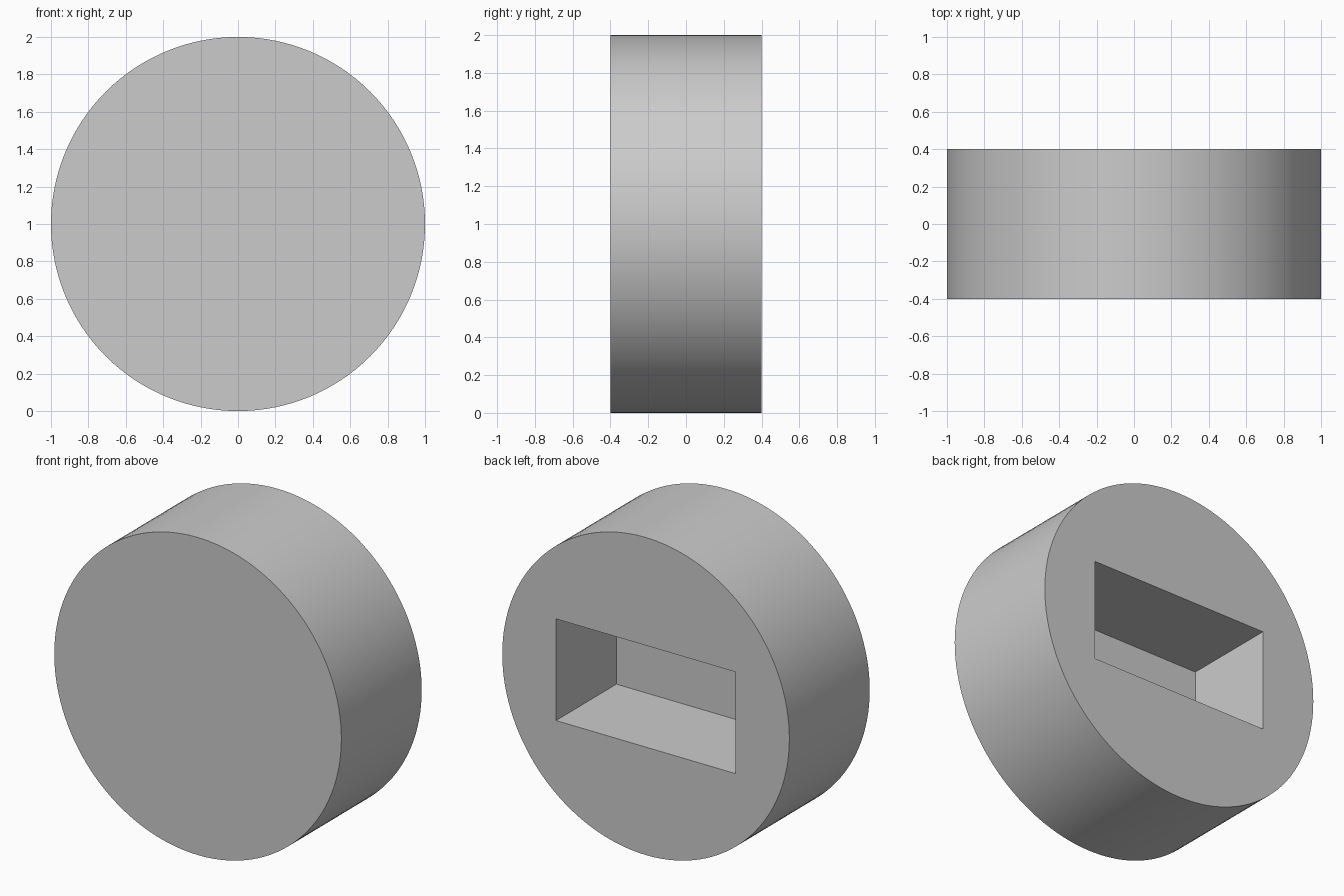
import bpy
import math

if "Cube" in bpy.data.objects:
    bpy.data.objects.remove(bpy.data.objects["Cube"], do_unlink=True)

RADIUS, THICKNESS = 1.0, 0.8
SLOT_WIDTH, SLOT_HEIGHT, SLOT_DEPTH = 1.25, 0.64, 0.6

grey = bpy.data.materials.new("plain grey")
grey.use_nodes = True
colour = (0.6, 0.6, 0.6, 1.0)
grey.diffuse_color = colour
grey.node_tree.nodes["Principled BSDF"].inputs["Base Color"].default_value = colour

# Slot cutter, reaching in from the back face
overshoot = 0.1
bpy.ops.mesh.primitive_cube_add(
    size=1, location=(0, THICKNESS / 2 - SLOT_DEPTH + (SLOT_DEPTH + overshoot) / 2, RADIUS))
cutter = bpy.context.object
cutter.name = "slot_cutter"
cutter.scale = (SLOT_WIDTH, SLOT_DEPTH + overshoot, SLOT_HEIGHT)
bpy.ops.object.transform_apply(location=False, rotation=False, scale=True)
cutter.data.materials.append(grey)
cutter.hide_render = True

# Round body standing on its rim
bpy.ops.mesh.primitive_cylinder_add(
    vertices=128, radius=RADIUS, depth=THICKNESS,
    location=(0, 0, RADIUS), rotation=(math.pi / 2, 0, 0))
body = bpy.context.object
body.name = "slotted_disc"
bpy.ops.object.transform_apply(location=False, rotation=True, scale=False)
body.data.materials.append(grey)

# Cut the rectangular slot
cut = body.modifiers.new("slot", "BOOLEAN")
cut.operation = "DIFFERENCE"
cut.solver = "EXACT"
cut.object = cutter
bpy.ops.object.modifier_apply(modifier=cut.name)
bpy.data.objects.remove(cutter, do_unlink=True)

# Smooth rim, sharp edges
bpy.ops.object.shade_smooth_by_angle(angle=math.radians(30))
